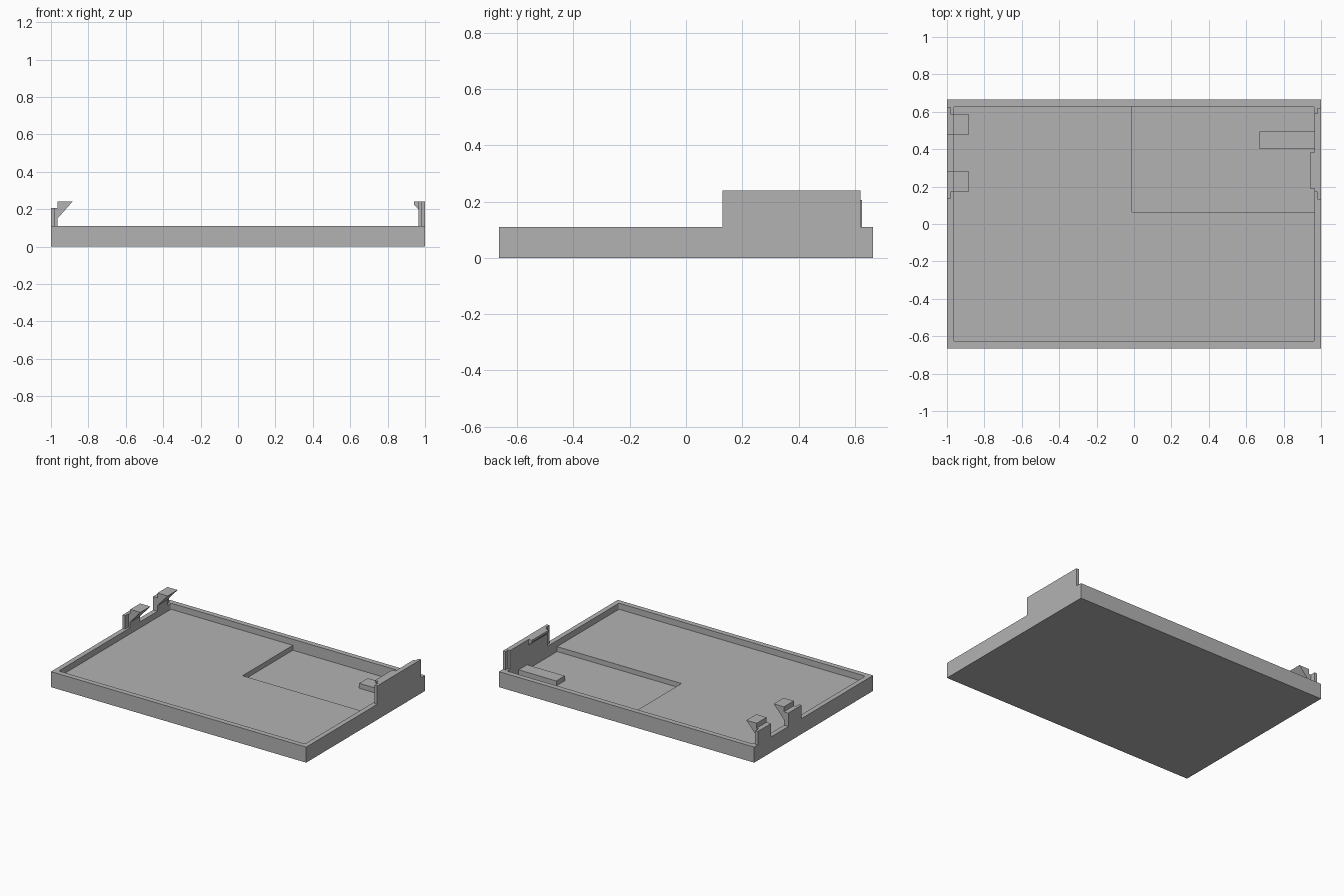
import bpy
import bmesh

default = bpy.data.objects.get("Cube")
if default:
    bpy.data.objects.remove(default, do_unlink=True)

grey = bpy.data.materials.new("plain grey")
grey.use_nodes = True
grey.diffuse_color = (0.45, 0.45, 0.45, 1)
grey.node_tree.nodes["Principled BSDF"].inputs["Base Color"].default_value = grey.diffuse_color

RIM, FLOOR, RECESS = 0.11, 0.067, 0.032   # heights of the tray levels
IN_X, IN_Y = 0.965, 0.628                 # inner half sizes


def prism(name, points, low, high, axis="z", round_corners=0):
    """Extrude an outline: (x, y) along z, or (x, z) along y."""
    place = (lambda a, b, t: (a, b, t)) if axis == "z" else (lambda a, b, t: (a, t, b))
    bm = bmesh.new()
    bottom = [bm.verts.new(place(a, b, low)) for a, b in points]
    top = [bm.verts.new(place(a, b, high)) for a, b in points]
    bm.faces.new(bottom)
    bm.faces.new(top)
    n = len(points)
    for i in range(n):
        j = (i + 1) % n
        bm.faces.new((bottom[i], bottom[j], top[j], top[i]))
    if round_corners:
        sides = [e for e in bm.edges if abs(e.verts[0].co.z - e.verts[1].co.z) > 1e-5]
        bmesh.ops.bevel(bm, geom=sides, offset=round_corners, segments=4,
                        profile=0.5, affect="EDGES")
    bmesh.ops.recalc_face_normals(bm, faces=bm.faces)
    mesh = bpy.data.meshes.new(name)
    bm.to_mesh(mesh)
    bm.free()
    mesh.materials.append(grey)
    obj = bpy.data.objects.new(name, mesh)
    bpy.context.collection.objects.link(obj)
    return obj


def rect(x0, x1, y0, y1):
    return [(x0, y0), (x1, y0), (x1, y1), (x0, y1)]


def cut(target, cutter):
    mod = target.modifiers.new("cut", "BOOLEAN")
    mod.operation = "DIFFERENCE"
    mod.solver = "EXACT"
    mod.object = cutter
    bpy.context.view_layer.objects.active = target
    bpy.ops.object.modifier_apply(modifier=mod.name)
    bpy.data.objects.remove(cutter, do_unlink=True)


# Tray: solid slab with a shallow pocket and a deeper rear recess
tray = prism("tray", rect(-1, 1, -0.665, 0.665), 0, RIM)
cut(tray, prism("pocket_cutter", rect(-IN_X, IN_X, -IN_Y, IN_Y), FLOOR, 0.2, round_corners=0.01))
cut(tray, prism("recess_cutter", rect(-0.01, IN_X, 0.065, IN_Y), RECESS, FLOOR + 0.01))

# Support bar lying in the recess
prism("support_bar", rect(0.67, IN_X, 0.4, 0.495), RECESS, FLOOR)

# Left end wall, thinner at both ends, with a bevelled catch lip
prism("left_wall", [(1, 0.13), (1, 0.62), (0.98, 0.62), (0.98, 0.59),
                    (IN_X, 0.59), (IN_X, 0.17), (0.98, 0.17), (0.98, 0.13)], RIM, 0.24)
prism("catch_lip", [(IN_X, 0.24), (0.94, 0.24), (0.94, 0.225), (IN_X, 0.2)],
      0.19, 0.383, axis="y")

# Right side: two mirrored posts, each carrying a slanted hook
MID = 0.38
for label, side in (("front", -1), ("rear", 1)):
    gap, thick, end = (MID + side * d for d in (0.097, 0.208, 0.245))
    prism(label + "_clip_post", [(-1, gap), (-IN_X, gap), (-IN_X, thick),
                                 (-0.98, thick), (-0.98, end), (-1, end)], RIM, 0.205)
    prism(label + "_clip_hook", [(-IN_X, 0.24), (-0.885, 0.24), (-IN_X, 0.15)],
          min(gap, thick), max(gap, thick), axis="y")
